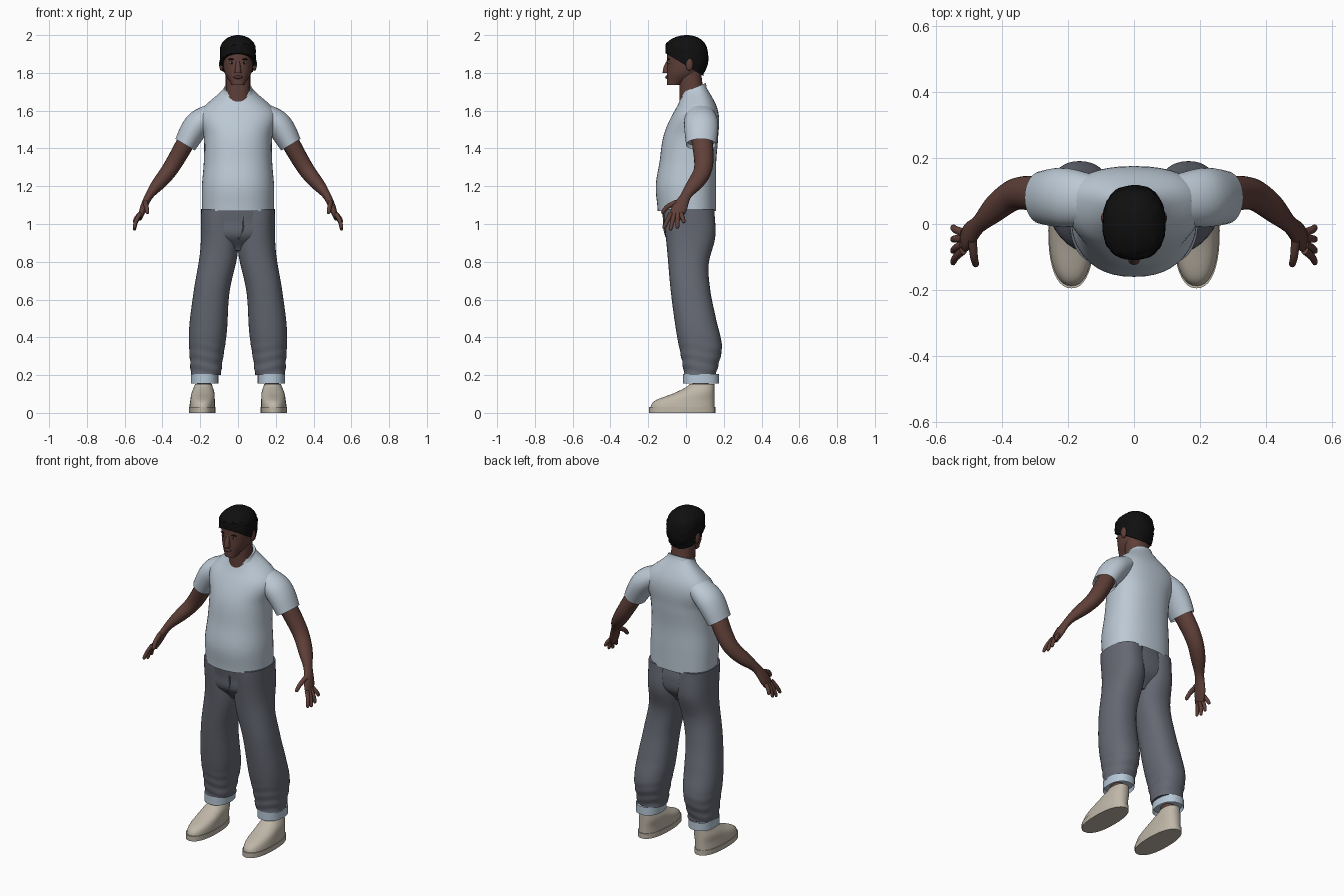
import bpy, bmesh, math, random
from mathutils import Vector

random.seed(4)
if "Cube" in bpy.data.objects:
    bpy.data.objects.remove(bpy.data.objects["Cube"], do_unlink=True)


def material(name, *rgb):
    m = bpy.data.materials.new(name)
    m.use_nodes = True
    m.diffuse_color = (*rgb, 1)
    node = next(n for n in m.node_tree.nodes if n.type == 'BSDF_PRINCIPLED')
    node.inputs["Base Color"].default_value = (*rgb, 1)
    node.inputs["Roughness"].default_value = 0.8
    return m


SHIRT = material("pale blue cotton", .5, .58, .66)
CUFF = material("pale blue cuff", .47, .58, .68)
TROUSERS = material("slate grey cloth", .13, .14, .17)
SKIN = material("brown skin", .115, .05, .04)
HAIR = material("black hair", .005, .005, .005)
SHOE = material("cream canvas", .52, .47, .39)
LIP = material("dark lips", .085, .03, .03)
EYE = material("eye white", .3, .28, .26)
IRIS = material("dark iris", .01, .006, .005)


def finish(bm, name, mat):
    bmesh.ops.recalc_face_normals(bm, faces=bm.faces)
    mesh = bpy.data.meshes.new(name)
    bm.to_mesh(mesh)
    bm.free()
    mesh.materials.append(mat)
    mesh.shade_smooth()
    mesh.set_sharp_from_angle(angle=math.radians(50))
    bpy.context.collection.objects.link(bpy.data.objects.new(name, mesh))


def spline(values, t):
    """Value at t along a smooth curve through evenly spaced values."""
    if not isinstance(values, (tuple, list)):
        return values
    last = len(values) - 1
    i = min(int(t * last), last - 1)
    s = t * last - i
    a, b, c, d = (values[max(0, min(last, i + k))] for k in (-1, 0, 1, 2))
    start, end = (c - a) / 2, (d - b) / 2
    return (b + start * s + ((c - b) * 3 - start * 2 - end) * s ** 2
            + ((b - c) * 2 + start + end) * s ** 3)


def stations(steps, dome):
    """Places along a part, each with a factor that rounds off its far end."""
    for i in range(steps + 1):
        t = i / steps
        if dome:
            t = math.sin(t * math.pi / 2)
        past = max(0, t - 1 + dome) / dome if dome else 0
        yield t, max(.03, math.sqrt(max(0, 1 - past ** 2)))


def bridge(name, mat, rings, lip):
    """Join rings of points; lip makes a recessed opening at each end."""
    bm = bmesh.new()
    loops = [[bm.verts.new(p) for p in ring] for ring in rings]
    n = len(loops[0])
    for low, high in zip(loops, loops[1:]):
        for i in range(n):
            j = (i + 1) % n
            bm.faces.new((low[i], low[j], high[j], high[i]))
    middles = [sum(ring, Vector()) / n for ring in rings]
    caps = [(bm.faces.new(loops[0]), middles[1] - middles[0]),
            (bm.faces.new(loops[-1]), middles[-2] - middles[-1])]
    bmesh.ops.recalc_face_normals(bm, faces=bm.faces)
    if lip:
        for face, inward in caps:
            bmesh.ops.inset_region(bm, faces=[face], thickness=lip)
            bmesh.ops.translate(bm, verts=face.verts, vec=inward.normalized() * .02)
    finish(bm, name, mat)


def loft(name, mat, bottom, top, width, front, back, middle=0, slope=0, side=1,
         steps=24, n=40, power=2.3, egg=0, dome=0, lip=0, texture=None):
    """Stack level rounded sections whose sizes follow curves over the height."""
    rings = []
    for t, k in stations(steps, dome):
        z = bottom + (top - bottom) * t
        y0, y1 = spline(front, t), spline(back, t)
        ring = []
        for i in range(n):
            a = math.tau * i / n
            u, v = (math.copysign(abs(w) ** (2 / power), w)
                    for w in (math.cos(a), math.sin(a)))
            r = k * texture(z, a) if texture else k
            x = spline(middle, t) + u * spline(width, t) * (1 + egg * v) * r
            y = v * (y1 - y0) / 2 * r
            ring.append(Vector((side * x, (y0 + y1) / 2 + y, z + spline(slope, t) * y)))
        rings.append(ring)
    bridge(name, mat, rings, lip)


def tube(name, mat, path, depth, thickness, side=1, steps=24, n=20, dome=0, lip=0):
    """Sweep an oval along a path, with radii following curves."""
    path = [Vector(p) for p in path]
    places = list(stations(steps, dome))
    points = [spline(path, t) for t, k in places]
    rings = []
    for i, (t, k) in enumerate(places):
        along = (points[min(i + 1, steps)] - points[max(i - 1, 0)]).normalized()
        across = Vector((0, 1, 0))
        across = (across - along * across.dot(along)).normalized()
        out = along.cross(across)
        ring = []
        for j in range(n):
            a = math.tau * j / n
            p = points[i] + k * (across * math.cos(a) * spline(depth, t)
                                 + out * math.sin(a) * spline(thickness, t))
            ring.append(Vector((side * p.x, p.y, p.z)))
        rings.append(ring)
    bridge(name, mat, rings, lip)


def blob(name, mat, centre, radii):
    bm = bmesh.new()
    bmesh.ops.create_uvsphere(bm, u_segments=16, v_segments=10, radius=1)
    bmesh.ops.scale(bm, vec=radii, verts=bm.verts)
    bmesh.ops.translate(bm, vec=centre, verts=bm.verts)
    finish(bm, name, mat)


def folds(z, a):
    """Cloth bunching up toward the ankle."""
    amount = max(0, min(1, 2 - 5 * z))
    return 1 + .03 * amount * math.sin(110 * z + 1.5 * math.sin(2 * a))


def curls(z, a):
    return random.uniform(.975, 1.025)


# Shirt body and collar
loft("shirt_body", SHIRT, 1.07, 1.72, width=(.19, .19, .18, .18, .2, .07),
     front=(-.15, -.16, -.14, -.12, -.07, -.02), back=(.16, .16, .16, .17, .17, .1),
     slope=(0, 0, 0, 0, .4), steps=40, egg=.08, lip=.008)
loft("shirt_collar", SHIRT, 1.7, 1.72, width=(.08, .07), front=(-.03, -.02),
     back=(.11, .1), slope=.4, steps=6, lip=.006)

# Trouser seat and fly seam
loft("trouser_seat", TROUSERS, .86, 1.09, width=(.05, .18, .19, .18),
     front=(-.05, -.11, -.12, -.13), back=(.08, .14, .15, .14))
tube("fly_seam", TROUSERS, [(.03, -.12, 1.06), (.025, -.115, .97), (0, -.1, .92)],
     depth=.004, thickness=.004)

for side, label in ((1, "left_"), (-1, "right_")):
    # Sleeve, arm and hand
    tube(label + "sleeve", SHIRT, [(.1, .07, 1.6), (.21, .08, 1.53), (.28, .08, 1.42)],
         depth=(.07, .09, .08), thickness=(.05, .07, .06), side=side, n=32, lip=.007)
    tube(label + "arm", SKIN,
         [(.25, .08, 1.48), (.36, .09, 1.29), (.47, 0, 1.15), (.52, -.06, 1.03)],
         depth=(.055, .054, .048, .042, .028, .04, .03),
         thickness=(.05, .047, .043, .036, .022, .018, .012), side=side, steps=40)
    for i, finger in enumerate(("index", "middle", "ring", "little")):
        base = Vector((.518, -.08 + .018 * i, 1.055))
        tip = Vector((.55, -.12 + .037 * i, .965 + .01 * (i - 1) ** 2))
        knuckle = base.lerp(tip, .5) + Vector((.006, 0, 0))
        tube(label + finger + "_finger", SKIN, [base, knuckle, tip], depth=(.013, .01),
             thickness=(.012, .009), side=side, steps=12, n=12, dome=.2)
    tube(label + "thumb", SKIN, [(.49, -.05, 1.115), (.485, -.1, 1.09), (.478, -.127, 1.055)],
         depth=(.015, .01), thickness=(.014, .01), side=side, steps=12, n=12, dome=.2)

    # Trouser leg, turned-up cuff and ankle
    loft(label + "trouser_leg", TROUSERS, .2, 1.08, middle=(.17, .16, .14, .1, .1),
         width=(.08, .1, .095, .1, .095), front=(-.01, -.05, -.08, -.1, -.12),
         back=(.16, .19, .16, .13, .12, .155, .15), side=side, steps=70, texture=folds)
    loft(label + "cuff", CUFF, .155, .205, middle=.177, width=.073, front=-.015,
         back=.175, side=side, steps=6, lip=.008)
    loft(label + "ankle", SKIN, .1, .2, middle=.18, width=.037, front=.035, back=.118,
         side=side, steps=4)

    # Shoe with a slightly wider sole
    loft(label + "sole", SHOE, 0, .03, middle=.19, width=.07, front=-.195, back=.155,
         side=side, steps=4)
    loft(label + "shoe_upper", SHOE, .02, .152, middle=(.19, .183),
         width=(.068, .065, .06, .045), front=(-.19, -.165, -.055, .02), back=.15,
         side=side, lip=.007)

    # Eye, brow and ear
    eye = Vector((side * .033, -.089, 1.853))
    blob(label + "eye", EYE, eye, (.014, .007, .006))
    blob(label + "iris", IRIS, eye + Vector((0, -.004, 0)), (.006, .004, .006))
    blob(label + "brow", HAIR, eye + Vector((0, -.003, .019)), (.02, .007, .004))
    blob(label + "ear", SKIN, (side * .088, .018, 1.845), (.012, .02, .034))

# Neck, head and face
loft("neck", SKIN, 1.64, 1.81, width=.065, front=-.035, back=(.1, .08))
loft("head", SKIN, 1.735, 1.985, width=(.035, .07, .08, .083, .08), front=-.1,
     back=(-.03, .07, .1, .1, .1), egg=.05, dome=.35)
loft("nose", SKIN, 1.8, 1.87, width=(.018, .013, .008), front=(-.124, -.117, -.1),
     back=-.085, n=16)
blob("lips", LIP, (0, -.1, 1.777), (.024, .01, .009))

# Short hair, lower at the nape than at the brow
loft("hair", HAIR, 1.845, 2, width=.094, front=-.108, back=(.09, .115, .115, .115),
     slope=(-.6, -.4, -.1, 0), n=56, dome=.5, texture=curls)
